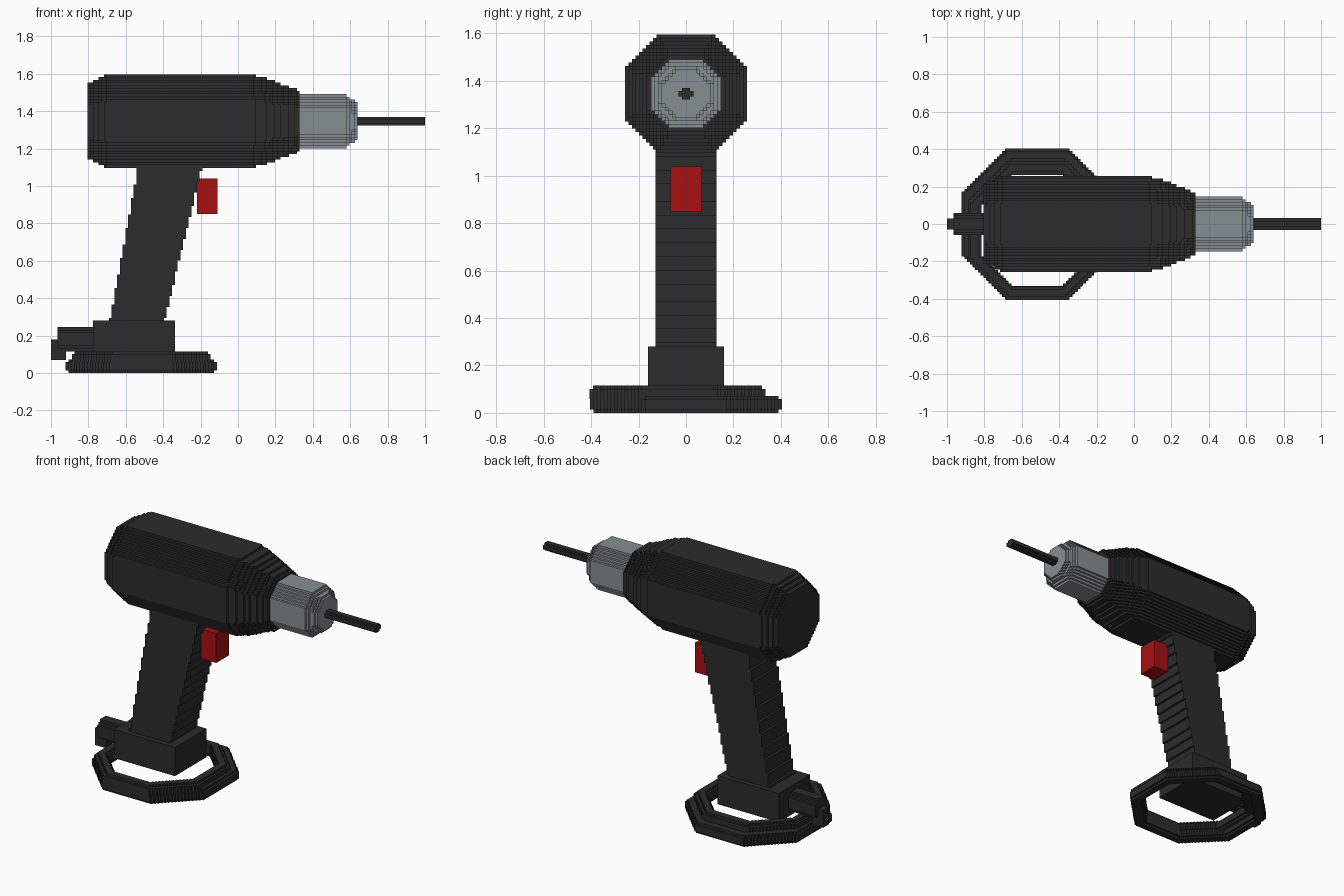
import bpy, bmesh, math
from itertools import product

if "Cube" in bpy.data.objects:
    bpy.data.objects.remove(bpy.data.objects["Cube"])

CELL = 0.0145   # size of the stepped surface


def material(name, rgb):
    m = bpy.data.materials.new(name)
    m.diffuse_color = (*rgb, 1)
    m.use_nodes = True
    m.node_tree.nodes["Principled BSDF"].inputs["Base Color"].default_value = m.diffuse_color
    return m


DARK = material("dark_plastic", (0.025, 0.025, 0.025))
GREY = material("grey_metal", (0.24, 0.275, 0.295))
RED = material("red_trigger", (0.39, 0.005, 0.006))


def finish(name, bm, mat):
    me = bpy.data.meshes.new(name)
    bm.to_mesh(me)
    bm.free()
    me.materials.append(mat)
    ob = bpy.data.objects.new(name, me)
    bpy.context.collection.objects.link(ob)
    return ob


def box(name, lo, hi, mat):
    bm = bmesh.new()
    bmesh.ops.create_cube(bm, size=1)
    for v in bm.verts:
        v.co = [a + (b - a) * (c + 0.5) for a, b, c in zip(lo, hi, v.co)]
    return finish(name, bm, mat)


def stepped(name, lo, hi, inside, mat, counts=(0, 0, 0)):
    """Fill the bounds with small blocks where inside(x, y, z), keep the outer skin."""
    n = [c or max(1, round((b - a) / CELL)) for a, b, c in zip(lo, hi, counts)]
    s = [(b - a) / k for a, b, k in zip(lo, hi, n)]
    cells = {i for i in product(*map(range, n))
             if inside(*(a + (k + 0.5) * d for a, k, d in zip(lo, i, s)))}
    bm = bmesh.new()
    verts = {}

    def vert(i):
        if i not in verts:
            verts[i] = bm.verts.new([a + k * d for a, k, d in zip(lo, i, s)])
        return verts[i]

    for c in cells:
        for ax, side in product(range(3), (0, 1)):
            nb = list(c)
            nb[ax] += 2 * side - 1
            if tuple(nb) in cells:
                continue
            u, w = (ax + 1) % 3, (ax + 2) % 3
            ring = []
            for du, dw in ((0, 0), (1, 0), (1, 1), (0, 1)):
                p = list(c)
                p[ax] += side
                p[u] += du
                p[w] += dw
                ring.append(vert(tuple(p)))
            bm.faces.new(ring if side else ring[::-1])
    # merge flat areas into larger faces
    bmesh.ops.dissolve_limit(bm, angle_limit=0.01, verts=bm.verts[:], edges=bm.edges[:])
    return finish(name, bm, mat)


def octagon(a, b, k=math.sqrt(2)):
    a, b = abs(a), abs(b)
    return max(a, b, (a + b) / k)


def lerp_profile(pts, x):
    for (x0, r0), (x1, r1) in zip(pts, pts[1:]):
        if x <= x1:
            return r0 + (r1 - r0) * (x - x0) / (x1 - x0)
    return pts[-1][1]


def barrel(name, pts, zc, ry, rz, mat):
    """Eight-sided turned shape along x; profile radii are relative to ry, rz."""
    stepped(name, (pts[0][0], -ry, zc - rz), (pts[-1][0], ry, zc + rz),
            lambda x, y, z: octagon(y / ry, (z - zc) / rz, 1.44) <= lerp_profile(pts, x), mat)


AXIS = 1.346

# motor housing, chuck and bit
barrel("motor_housing", [(-0.805, 0.80), (-0.70, 1), (0.07, 1), (0.14, 0.94),
                         (0.25, 0.77), (0.33, 0.65)], AXIS, 0.257, 0.25, DARK)
barrel("chuck", [(0.33, 1), (0.575, 1), (0.64, 0.64)], AXIS, 0.147, 0.145, GREY)
box("bit_wide", (0.63, -0.032, AXIS - 0.012), (1, 0.032, AXIS + 0.012), DARK)
box("bit_tall", (0.63, -0.017, AXIS - 0.0235), (1, 0.017, AXIS + 0.0235), DARK)


# leaning grip with stepped edges
def in_grip(x, y, z):
    t = (z - 0.28) / 0.82
    return -0.684 + 0.15 * t <= x <= -0.392 + 0.2 * t


stepped("grip", (-0.69, -0.129, 0.28), (-0.19, 0.129, 1.11), in_grip, DARK, (34, 1, 0))
box("trigger", (-0.22, -0.065, 0.85), (-0.11, 0.065, 1.04), RED)

# foot, cable plug and cable drop
box("foot", (-0.775, -0.16, 0.095), (-0.338, 0.16, 0.28), DARK)
barrel("cable_plug", [(-0.965, 1), (-0.77, 1)], 0.18, 0.06, 0.065, DARK)
box("cable_drop", (-1, -0.03, 0.07), (-0.92, 0.03, 0.18), DARK)


# two coiled cable turns lying on the ground
def cable_turn(name, cy, radius, zc, thick):
    cx, r = -0.517, radius + thick

    def inside(x, y, z):
        return octagon(octagon(x - cx, y - cy) - radius, z - zc) <= thick

    stepped(name, (cx - r, cy - r, zc - thick), (cx + r, cy + r, zc + thick), inside, DARK)


cable_turn("lower_cable_turn", 0.0, 0.368, 0.036, 0.036)
cable_turn("upper_cable_turn", -0.035, 0.335, 0.08, 0.036)
